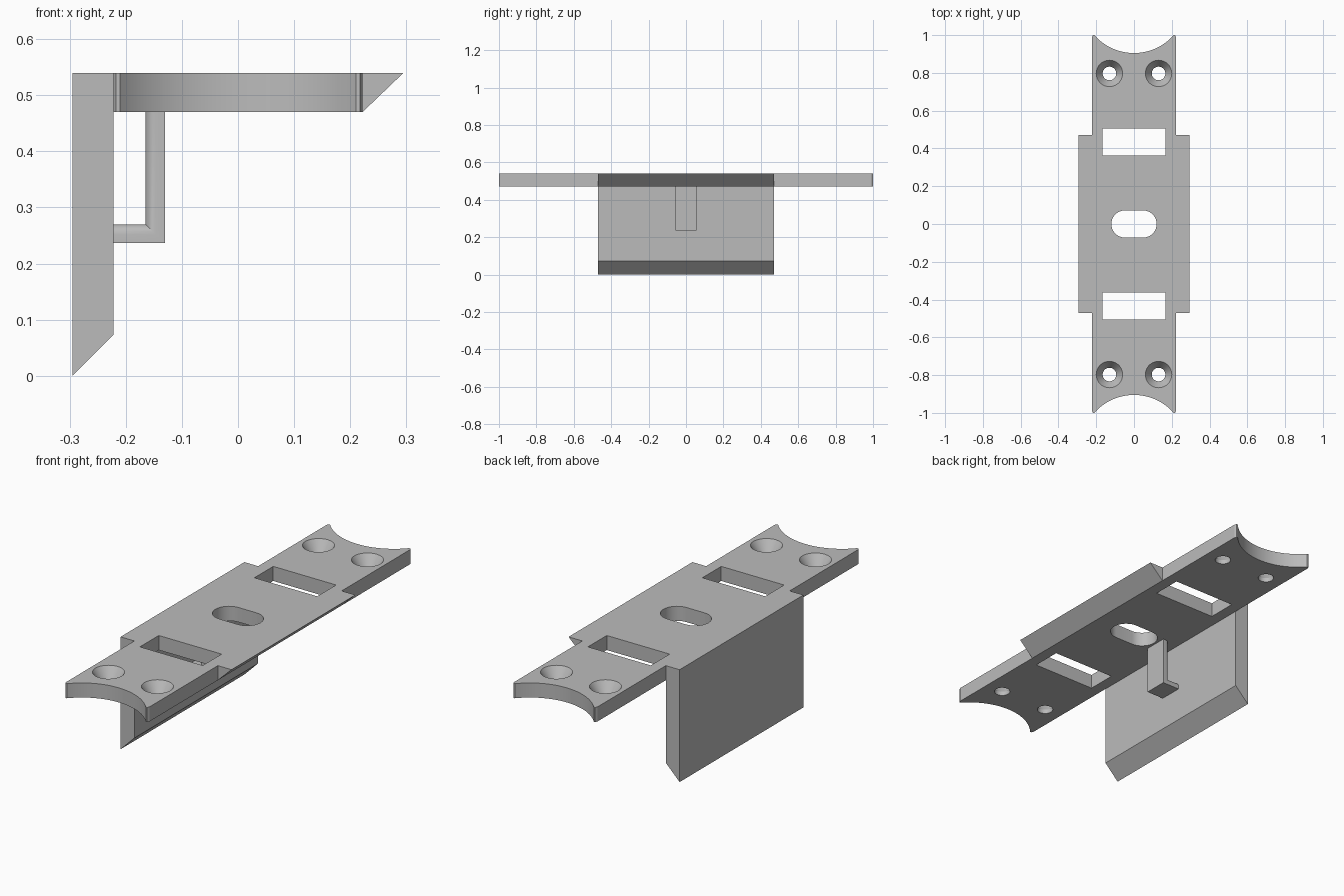
import bpy, bmesh, math
from mathutils import Vector

cube = bpy.data.objects.get("Cube")
if cube:
    bpy.data.objects.remove(cube, do_unlink=True)

grey = bpy.data.materials.new("satin grey")
grey.use_nodes = True
grey.diffuse_color = (0.5, 0.5, 0.5, 1)
grey.node_tree.nodes["Principled BSDF"].inputs["Base Color"].default_value = (0.5, 0.5, 0.5, 1)

TOP, BOTTOM = 0.54, 0.47      # plate faces
HALF_W, OUTER = 0.222, 0.295  # plate and wing half widths
WING = 0.47                   # half length of wall and lip
HOOK = 0.057                  # half width of the hook


def finish(name, bm):
    bmesh.ops.recalc_face_normals(bm, faces=bm.faces)
    mesh = bpy.data.meshes.new(name)
    bm.to_mesh(mesh)
    bm.free()
    mesh.materials.append(grey)
    obj = bpy.data.objects.new(name, mesh)
    bpy.context.collection.objects.link(obj)
    return obj


def prism(points, axis, start, end):
    """Extrude a 2D outline along z (points are x, y) or y (points are x, z)."""
    bm = bmesh.new()
    place = (lambda a, b: (a, b, start)) if axis == "z" else (lambda a, b: (a, start, b))
    face = bm.faces.new([bm.verts.new(place(a, b)) for a, b in points])
    move = Vector((0, 0, end - start)) if axis == "z" else Vector((0, end - start, 0))
    new = bmesh.ops.extrude_face_region(bm, geom=[face])["geom"]
    bmesh.ops.translate(bm, vec=move, verts=[v for v in new if isinstance(v, bmesh.types.BMVert)])
    return bm


def arc(cx, cy, r, a0, a1, n):
    return [(cx + r * math.cos(a0 + (a1 - a0) * i / n),
             cy + r * math.sin(a0 + (a1 - a0) * i / n)) for i in range(n + 1)]


# Plate with concave ends
radius, centre = 0.28, 1.185
half = math.asin(0.21 / radius)
far_end = arc(0, centre, radius, -math.pi / 2 + half, -math.pi / 2 - half, 32)
outline = [(HALF_W, 0.99), (0.217, 1)] + far_end + [(-0.217, 1), (-HALF_W, 0.99)]
outline += [(-x, -y) for x, y in outline]
plate = finish("mounting_plate", prism(outline, "z", BOTTOM, TOP))

# Cutters: two windows, central slot, four countersunk holes
LOW, HIGH = BOTTOM - 0.05, TOP + 0.05
cutters = []
for side in (-1, 1):
    y0, y1 = sorted((side * 0.363, side * 0.506))
    window = [(-0.167, y0), (0.167, y0), (0.167, y1), (-0.167, y1)]
    cutters.append(finish("window_cutter", prism(window, "z", LOW, HIGH)))
quarter = math.pi / 2
slot = arc(0.048, 0, 0.072, -quarter, quarter, 20) + arc(-0.048, 0, 0.072, quarter, 3 * quarter, 20)
cutters.append(finish("slot_cutter", prism(slot, "z", LOW, HIGH)))


def screw_cutter(x, y):
    bm = bmesh.new()
    n = 40
    rings = []
    for r, z in ((0.036, LOW), (0.036, 0.49), (0.07, TOP), (0.07, HIGH)):
        rings.append([bm.verts.new((px, py, z))
                      for px, py in arc(x, y, r, 0, 2 * math.pi, n)[:-1]])
    for a, b in zip(rings, rings[1:]):
        for i in range(n):
            j = (i + 1) % n
            bm.faces.new((a[i], a[j], b[j], b[i]))
    bm.faces.new(rings[0])
    bm.faces.new(rings[-1])
    return finish("screw_cutter", bm)


cutters += [screw_cutter(x, y) for x in (-0.13, 0.13) for y in (-0.797, 0.797)]

for cutter in cutters:
    mod = plate.modifiers.new("cut", "BOOLEAN")
    mod.operation = "DIFFERENCE"
    mod.solver = "EXACT"
    mod.object = cutter
bpy.context.view_layer.update()
cut_mesh = bpy.data.meshes.new_from_object(
    plate.evaluated_get(bpy.context.evaluated_depsgraph_get()))
plate.modifiers.clear()
plate.data = cut_mesh
cut_mesh.name = "mounting_plate"
for cutter in cutters:
    bpy.data.objects.remove(cutter, do_unlink=True)

# Side wall with a slanted lower edge
wall = finish("side_wall", prism(
    [(-OUTER, 0), (-HALF_W, 0.073), (-HALF_W, TOP), (-OUTER, TOP)], "y", -WING, WING))

# Bevelled lip on the other side
lip = finish("bevelled_lip", prism(
    [(HALF_W, BOTTOM), (OUTER, TOP), (HALF_W, TOP)], "y", -WING, WING))

# Hook joining plate and wall, with rounded inner edges
inner_x, outer_x, inner_z, outer_z = -0.165, -0.13, 0.27, 0.237
bm = prism([(-HALF_W, outer_z), (outer_x, outer_z), (outer_x, BOTTOM),
            (inner_x, BOTTOM), (inner_x, inner_z), (-HALF_W, inner_z)], "y", -HOOK, HOOK)


def is_inner(edge):
    a, b = (v.co for v in edge.verts)
    if abs(a.y - b.y) > 0.001:
        return False
    return (all(abs(p.x - inner_x) < 0.001 for p in (a, b))
            or all(abs(p.z - inner_z) < 0.001 for p in (a, b)))


bmesh.ops.bevel(bm, geom=[e for e in bm.edges if is_inner(e)], offset=0.018,
                segments=5, profile=0.5, affect="EDGES")
hook = finish("inner_hook", bm)

# Smooth the curved surfaces, keep the corners sharp
bpy.ops.object.select_all(action="DESELECT")
for obj in (plate, wall, lip, hook):
    obj.select_set(True)
bpy.context.view_layer.objects.active = plate
bpy.ops.object.shade_smooth_by_angle(angle=math.radians(25))
